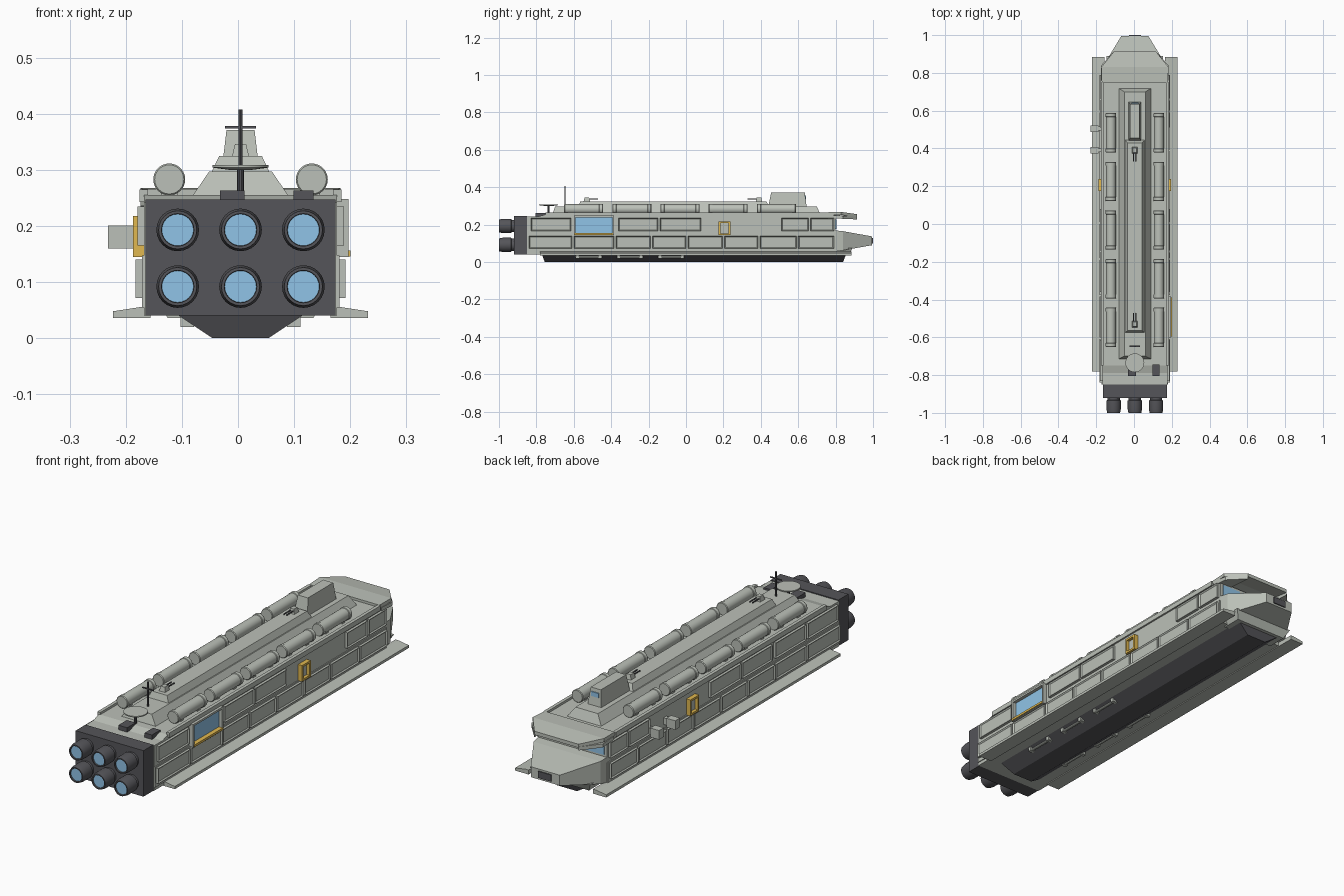
import bpy, bmesh, math
from mathutils import Matrix, Vector

if "Cube" in bpy.data.objects:
    bpy.data.objects.remove(bpy.data.objects["Cube"])

CX = 0.0045  # hull centreline


def mat(name, rgb):
    m = bpy.data.materials.new(name)
    m.diffuse_color = (*rgb, 1)
    m.use_nodes = True
    m.node_tree.nodes["Principled BSDF"].inputs["Base Color"].default_value = m.diffuse_color
    return m


HULL = mat("hull_grey", (0.50, 0.53, 0.48))
DARK = mat("dark_metal", (0.09, 0.09, 0.10))
BLUE = mat("blue_glow", (0.28, 0.55, 0.80))
GOLD = mat("amber_trim", (0.75, 0.48, 0.08))


def finish(name, bm, m=HULL):
    bmesh.ops.recalc_face_normals(bm, faces=bm.faces[:])
    me = bpy.data.meshes.new(name)
    bm.to_mesh(me)
    bm.free()
    me.materials.append(m)
    ob = bpy.data.objects.new(name, me)
    ob.location.x = CX
    bpy.context.collection.objects.link(ob)
    return ob


def loft(name, rings, m=HULL):
    """Skin equal-length rings of points and cap both ends."""
    bm = bmesh.new()
    vs = [[bm.verts.new(p) for p in r] for r in rings]
    n = len(rings[0])
    for a, b in zip(vs, vs[1:]):
        for i in range(n):
            j = (i + 1) % n
            bm.faces.new((a[i], a[j], b[j], b[i]))
    bm.faces.new(vs[0])
    bm.faces.new(vs[-1])
    return finish(name, bm, m)


def rect(x0, x1, y0, y1, z):
    return [(x0, y0, z), (x1, y0, z), (x1, y1, z), (x0, y1, z)]


def box(name, x, y, z, m=HULL):
    return loft(name, [rect(*x, *y, z[0]), rect(*x, *y, z[1])], m)


def extrude_x(name, yz, x0, x1, m=HULL):
    return loft(name, [[(x, y, z) for y, z in yz] for x in (x0, x1)], m)


def lathe(name, profile, centre, axis="Y", m=HULL, seg=24):
    """Spin (radius, distance) rings around an axis through centre."""
    rings = []
    for r, d in profile:
        ring = []
        for i in range(seg):
            a = 2 * math.pi * i / seg
            c, s = r * math.cos(a), r * math.sin(a)
            p = (c, d, s) if axis == "Y" else (c, s, d)
            ring.append(Vector(centre) + Vector(p))
        rings.append(ring)
    ob = loft(name, rings, m)
    bpy.context.view_layer.objects.active = ob
    ob.select_set(True)
    bpy.ops.object.shade_smooth_by_angle(angle=math.radians(35))
    ob.select_set(False)
    return ob


def panel(name, s, y, z, out=0.184):
    """Raised side plate with an inset centre."""
    bm = bmesh.new()
    bmesh.ops.create_cube(bm, size=1, matrix=Matrix.Translation(
        (s * (out + 0.165) / 2, sum(y) / 2, sum(z) / 2)) @ Matrix.Diagonal(
        (out - 0.165, y[1] - y[0], z[1] - z[0], 1)))
    f = max(bm.faces, key=lambda q: s * q.calc_center_median().x)
    bmesh.ops.inset_region(bm, faces=[f], thickness=0.008)
    bmesh.ops.translate(bm, verts=f.verts[:], vec=(-s * 0.005, 0, 0))
    return finish(name, bm)


def frame(name, s, y, z, t, x, m):
    """Four bars around an opening on the side."""
    xs = sorted((s * 0.165, s * x))
    box(name + "_sill", xs, y, (z[0], z[0] + t), m)
    box(name + "_head", xs, y, (z[1] - t, z[1]), m)
    for e in ((y[0], y[0] + t), (y[1] - t, y[1])):
        box(name + "_jamb", xs, e, (z[0] + t, z[1] - t), m)


# main hull, seam step and roof edge rails
extrude_x("hull", [(-0.85, 0.04), (0.80, 0.04), (0.80, 0.24), (0.76, 0.255),
                   (-0.75, 0.255), (-0.79, 0.243), (-0.85, 0.243)], -0.172, 0.172)
for s in (-1, 1):
    xs = sorted((s * 0.165, s * 0.18))
    box("roof_rail", xs, (-0.75, 0.75), (0.243, 0.265))
    box("side_seam", sorted((s * 0.165, s * 0.176)), (-0.85, 0.80), (0.055, 0.147))
    # tapered side fin
    loft("side_fin", [[(s * x, y, z) for x, z in
                       ((0.16, 0.036), (0.227, 0.036), (0.227, 0.048), (0.175, 0.056), (0.16, 0.056))]
                      for y in (-0.78, 0.885)])

# keel, belly pipes and chin
loft("keel", [rect(-0.05, 0.05, -0.755, 0.84, 0), rect(-0.11, 0.11, -0.77, 0.855, 0.04)], DARK)
loft("chin", [rect(-0.13, 0.13, 0.78, 0.87, 0.036), rect(-0.15, 0.15, 0.78, 0.89, 0.075)])
for s in (-1, 1):
    for y in (-0.52, -0.30, -0.08):
        lathe("belly_pipe", [(0.006, -0.07), (0.006, 0.07)], (s * 0.095, y, 0.026), seg=10)
        for d in (-0.06, 0.06):
            box("pipe_bracket", sorted((s * 0.083, s * 0.107)), (y + d - 0.008, y + d + 0.008), (0.02, 0.041))

# nose wedge, front vent and cockpit windows
loft("nose", [[(-w, y, a), (w, y, a), (w, y, b), (-w, y, b)]
              for y, w, a, b in ((0.79, 0.172, 0.055, 0.17), (0.84, 0.166, 0.063, 0.165), (0.995, 0.072, 0.09, 0.137))])
box("nose_vent", (-0.032, 0.032), (0.98, 1.0), (0.099, 0.129), DARK)
for x in (-0.11, 0, 0.11):
    box("cockpit_window", (x - 0.048, x + 0.048), (0.79, 0.804), (0.178, 0.228), BLUE)

# visor over the cockpit: centre slab and swept wings
loft("visor", [[(-w, y, z), (w, y, z), (w, y, z + 0.016), (-w, y, z + 0.016)]
               for y, w, z in ((0.75, 0.175, 0.25), (0.83, 0.178, 0.252), (0.915, 0.11, 0.24))])
for s in (-1, 1):
    loft("visor_wing", [[(s * 0.178, 0.76, z), (s * 0.178, 0.84, z - 0.005),
                         (s * 0.11, 0.915, z - 0.008), (s * 0.11, 0.80, z)] for z in (0.236, 0.252)])

# engine block with six nozzles
box("engine_block", (-0.169, 0.169), (-0.92, -0.85), (0.04, 0.247), DARK)
for x in (-0.112, 0, 0.112):
    for z in (0.092, 0.193):
        lathe("engine_nozzle", [(0.033, 0.005), (0.033, -0.012), (0.038, -0.015), (0.038, -0.06),
                                (0.034, -0.08), (0.029, -0.08), (0.028, -0.07)], (x, -0.92, z), m=DARK)
        lathe("engine_glow", [(0.0282, -0.068), (0.0282, -0.074)], (x, -0.92, z), m=BLUE)

# roof spine in two tiers and the rear tower
loft("spine_lower", [rect(-0.088, 0.088, -0.715, 0.72, 0.25), rect(-0.056, 0.056, -0.70, 0.70, 0.297)])
loft("spine_upper", [rect(-0.052, 0.052, -0.575, 0.445, 0.295), rect(-0.038, 0.038, -0.565, 0.43, 0.325)])
loft("tower", [rect(-0.034, 0.034, 0.44, 0.645, 0.295), rect(-0.025, 0.025, 0.455, 0.635, 0.371)])
box("tower_window", (-0.018, 0.018), (0.63, 0.642), (0.335, 0.355), BLUE)

# small roof turrets with twin barrels
for y, d in ((-0.53, -1), (0.39, 1)):
    loft("turret", [rect(-0.016, 0.016, y - 0.018, y + 0.018, 0.32),
                    rect(-0.01, 0.01, y - 0.012, y + 0.012, 0.346)])
    for x in (-0.007, 0.007):
        lathe("turret_barrel", [(0.003, 0), (0.003, -0.06 * d)], (x, y, 0.337), m=DARK, seg=8)

# five tanks on each side of the roof, with end bands and saddles
for s in (-1, 1):
    for i in range(5):
        y = 0.483 - 0.2575 * i
        lathe("roof_tank", [(0.026, -0.104), (0.0285, -0.101), (0.0285, -0.085), (0.0262, -0.083),
                            (0.0262, 0.083), (0.0285, 0.085), (0.0285, 0.101), (0.026, 0.104)],
              (s * 0.127, y, 0.283))
        for d in (-0.06, 0.06):
            box("tank_saddle", sorted((s * 0.112, s * 0.142)), (y + d - 0.01, y + d + 0.01), (0.25, 0.265))

# dish, mast and roof hatches at the engine end
lathe("dish", [(0.02, 0.3), (0.05, 0.304), (0.05, 0.309)], (0, -0.735, 0), "Z")
lathe("dish_post", [(0.006, 0.24), (0.006, 0.302)], (0, -0.735, 0), "Z", DARK, 10)
lathe("mast", [(0.0035, 0.29), (0.0035, 0.408)], (0, -0.647, 0), "Z", DARK, 8)
box("mast_crossbar", (-0.028, 0.028), (-0.65, -0.644), (0.374, 0.378), DARK)
for x, w in ((0.112, 0.018), (-0.015, 0.022)):
    box("roof_hatch", (x - w, x + w), (-0.805, -0.745), (0.24, 0.263), DARK)

# side plating
LOW = [(-0.84, -0.61), (-0.60, -0.385), (-0.375, -0.19), (-0.18, 0.0),
       (0.01, 0.195), (0.205, 0.385), (0.395, 0.59), (0.60, 0.79)]
HIGH = [(-0.83, -0.615), (-0.36, -0.15), (-0.14, 0.08), (0.51, 0.655), (0.665, 0.79)]
for s in (-1, 1):
    for y in LOW:
        panel("lower_panel", s, y, (0.072, 0.14), 0.187)
    for y in HIGH + ([(-0.60, -0.385)] if s < 0 else []):
        panel("upper_panel", s, y, (0.165, 0.235))
    # amber-framed door
    frame("door_frame", s, (0.175, 0.237), (0.145, 0.218), 0.009, 0.192, GOLD)
    box("door", sorted((s * 0.16, s * 0.178)), (0.18, 0.232), (0.15, 0.213))

# large bay window on the right side
frame("bay_frame", 1, (-0.60, -0.385), (0.145, 0.248), 0.009, 0.192, HULL)
box("bay_glass", (0.16, 0.176), (-0.595, -0.39), (0.15, 0.243), BLUE)
box("bay_sill", (0.165, 0.196), (-0.595, -0.39), (0.146, 0.156), GOLD)

# sensor boxes on the left side
for y in (0.39, 0.505):
    box("sensor_arm", (-0.20, -0.165), (y - 0.01, y + 0.01), (0.165, 0.195))
    box("sensor_box", (-0.236, -0.192), (y - 0.017, y + 0.017), (0.16, 0.201))
